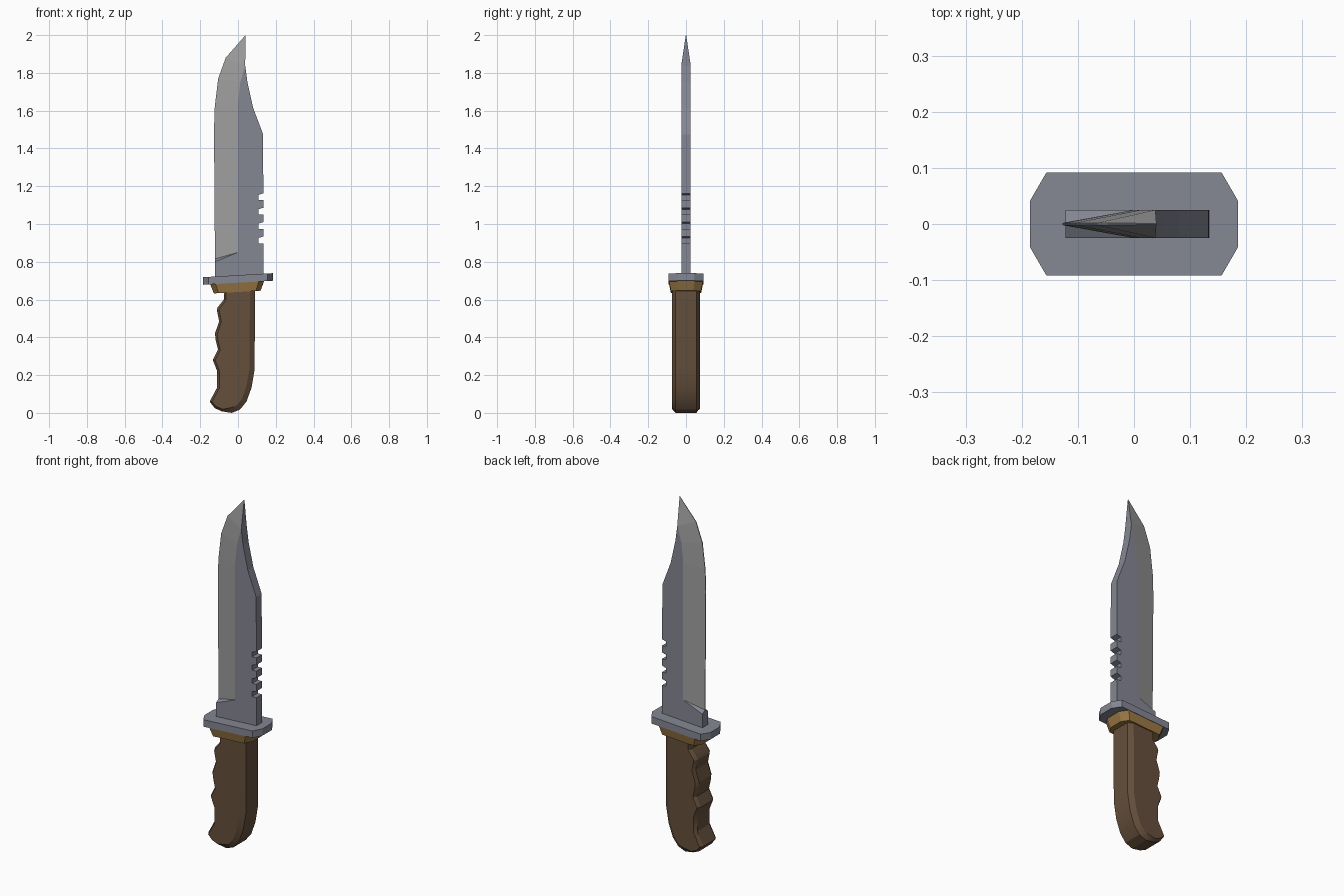
import bpy, bmesh, math
from mathutils import Vector

if "Cube" in bpy.data.objects:
    bpy.data.objects.remove(bpy.data.objects["Cube"])


def material(name, rgb):
    m = bpy.data.materials.new(name)
    m.diffuse_color = (*rgb, 1)
    m.use_nodes = True
    m.node_tree.nodes["Principled BSDF"].inputs["Base Color"].default_value = m.diffuse_color
    return m


steel = material("steel", (0.23, 0.24, 0.29))
edge_steel = material("edge_steel", (0.34, 0.34, 0.34))
brass = material("brass", (0.33, 0.19, 0.06))
grip = material("grip", (0.13, 0.08, 0.045))


def finish(name, bm, mats):
    bmesh.ops.recalc_face_normals(bm, faces=bm.faces)
    me = bpy.data.meshes.new(name)
    bm.to_mesh(me)
    bm.free()
    ob = bpy.data.objects.new(name, me)
    bpy.context.collection.objects.link(ob)
    for m in mats:
        me.materials.append(m)
    return ob


def loft(name, rings, mat):
    """Skin a list of equal-length closed rings and cap both ends."""
    bm = bmesh.new()
    vs = [[bm.verts.new(p) for p in r] for r in rings]
    n = len(rings[0])
    for a, b in zip(vs, vs[1:]):
        for i in range(n):
            j = (i + 1) % n
            bm.faces.new((a[i], a[j], b[j], b[i]))
    bm.faces.new(vs[0])
    bm.faces.new(vs[-1])
    return finish(name, bm, [mat])


# Blade: flat body with sawback notches, plus a ground bevel to the edge
T = 0.025
base = [(-0.122, 0.70), (-0.122, 0.80)]
ridge = [(0, 0.85), (0, 1.5), (0, 1.64), (0.012, 1.75), (0.038, 1.84)]
edge = [(-0.122, 0.815), (-0.127, 1.5), (-0.123, 1.62), (-0.105, 1.77), (-0.065, 1.88)]
tip = (0.04, 2.0)
spine = [(0.05, 1.75), (0.08, 1.615), (0.133, 1.475)]
for k in range(4):
    z = 1.162 - k * 0.076
    spine += [(0.134, z), (0.108, z - 0.008), (0.108, z - 0.036), (0.134, z - 0.036)]
spine.append((0.135, 0.70))

bm = bmesh.new()
rims = []
for s in (-1, 1):
    def add(pts, h):
        return [bm.verts.new((x, s * h, z)) for x, z in pts]
    b, r, sp = add(base, T), add(ridge, T), add(spine, T)
    e, t = add(edge, 0.002), add([tip], 0.001)
    bm.faces.new(b + r + sp)
    bm.faces.new((b[1], r[0], e[0]))
    for i in range(4):
        bm.faces.new((r[i], r[i + 1], e[i + 1], e[i])).material_index = 1
    bm.faces.new((r[4], t[0], e[4])).material_index = 1
    rims.append(b + e + t + [r[4]] + sp)
n = len(rims[0])
for i in range(n):
    j = (i + 1) % n
    bm.faces.new((rims[0][i], rims[0][j], rims[1][j], rims[1][i]))
finish("blade", bm, [steel, edge_steel])


def octagon(x0, x1, y, cx, cy, z, slope):
    """Chamfered rectangle, rising along x by the given slope."""
    pts = [(x0, -y + cy), (x0 + cx, -y), (x1 - cx, -y), (x1, -y + cy),
           (x1, y - cy), (x1 - cx, y), (x0 + cx, y), (x0, y - cy)]
    return [(px, py, z + slope * px) for px, py in pts]


# Guard plate, slightly tilted
loft("guard", [octagon(-0.185, 0.185, 0.092, 0.029, 0.05, z, 0.058)
               for z in (0.689, 0.729)], steel)

# Tapered brass collar
loft("collar", [octagon(-0.128, 0.12, 0.08, 0.025, 0.04, 0.640, 0.058),
                octagon(-0.147, 0.138, 0.09, 0.028, 0.045, 0.690, 0.058)], brass)

# Handle: side profile with finger grooves, rounded towards both faces
profile = [(-0.07, 0.67), (-0.075, 0.60), (-0.107, 0.56), (-0.112, 0.545),
           (-0.10, 0.485), (-0.122, 0.42), (-0.118, 0.385), (-0.106, 0.335),
           (-0.133, 0.28), (-0.11, 0.22), (-0.11, 0.135), (-0.15, 0.06),
           (-0.123, 0.025), (-0.085, 0.008), (-0.033, 0.0), (0.01, 0.017),
           (0.045, 0.06), (0.072, 0.135), (0.088, 0.23), (0.09, 0.67)]


def inset(pts, left, right):
    out = []
    for i, p in enumerate(pts):
        a, c = Vector(pts[i - 1]), Vector(pts[(i + 1) % len(pts)])
        d = (c - a).normalized()
        nrm = Vector((-d.y, d.x))
        amt = left if p[0] < -0.06 else right
        out.append(Vector(p) + nrm * amt)
    return out


def ring(pts, y):
    return [(p[0], y, p[1]) for p in pts]


inner = inset(profile, 0.012, 0.028)
handle = loft("handle", [ring(inner, -0.073), ring(profile, -0.055), ring(profile, 0.055),
                         ring(inner, 0.073)], grip)
bpy.ops.object.select_all(action='DESELECT')
handle.select_set(True)
bpy.context.view_layer.objects.active = handle
bpy.ops.object.shade_smooth_by_angle(angle=math.radians(25))
